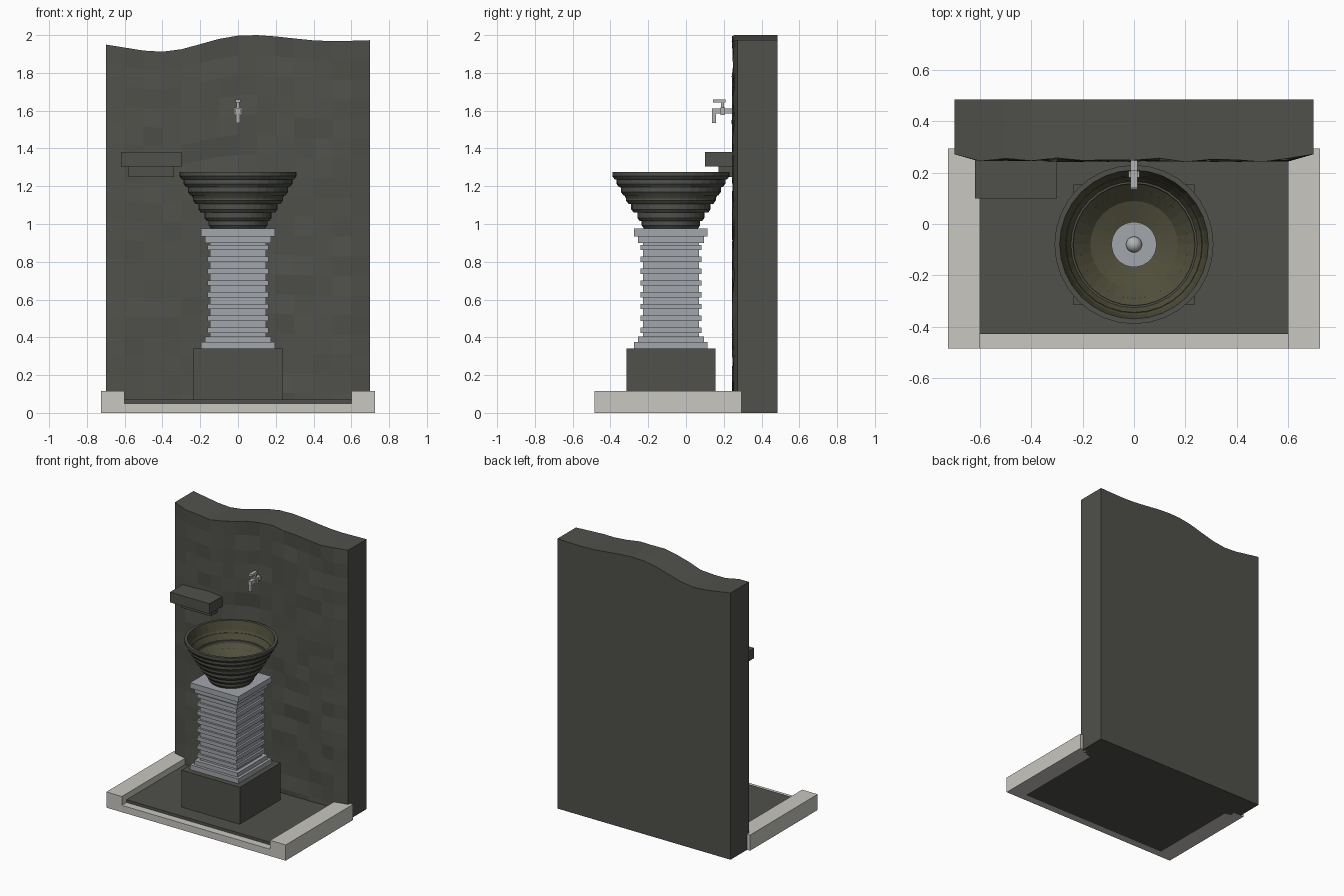
import bpy, bmesh, math, random

random.seed(4)
if "Cube" in bpy.data.objects:
    bpy.data.objects.remove(bpy.data.objects["Cube"])


def material(name, rgb):
    m = bpy.data.materials.new(name)
    m.use_nodes = True
    m.diffuse_color = (*rgb, 1)
    m.node_tree.nodes["Principled BSDF"].inputs["Base Color"].default_value = (*rgb, 1)
    return m


STONE = material("dark stone", (0.08, 0.08, 0.07))
KERB = material("pale concrete", (0.58, 0.57, 0.53))
GREY = material("light grey stone", (0.36, 0.38, 0.41))
OLIVE = material("olive glaze", (0.08, 0.078, 0.044))
METAL = material("metal", (0.45, 0.45, 0.45))
CY = -0.08  # depth of the basin axis


def make(name, bm, *mats):
    bmesh.ops.recalc_face_normals(bm, faces=bm.faces)
    me = bpy.data.meshes.new(name)
    bm.to_mesh(me)
    bm.free()
    ob = bpy.data.objects.new(name, me)
    bpy.context.collection.objects.link(ob)
    for m in mats:
        me.materials.append(m)
    return ob


def add_box(bm, x0, x1, y0, y1, z0, z1):
    vs = bmesh.ops.create_cube(bm, size=1)["verts"]
    for v in vs:
        v.co = (x1 if v.co.x > 0 else x0, y1 if v.co.y > 0 else y0, z1 if v.co.z > 0 else z0)


def box(name, mat, *dims):
    bm = bmesh.new()
    add_box(bm, *dims)
    return make(name, bm, mat)


def lathe(bm, profile, segs, cy):
    rings = [[bm.verts.new((r * math.cos(math.tau * i / segs), cy + r * math.sin(math.tau * i / segs), z))
              for i in range(segs)] for r, z in profile]
    faces = []
    for a, b in zip(rings, rings[1:]):
        faces.append([bm.faces.new((a[i], a[(i + 1) % segs], b[(i + 1) % segs], b[i])) for i in range(segs)])
    bm.faces.new(rings[0])
    bm.faces.new(rings[-1])
    return faces


# Wall: rough front grid under a wavy top edge, flat back
TOP = [1.95, 1.934, 1.918, 1.912, 1.925, 1.952, 1.98, 1.997,
       2.0, 1.993, 1.982, 1.972, 1.968, 1.97, 1.973]
COLS, ROWS = len(TOP) - 1, 19
bm = bmesh.new()
front = []
for i, top in enumerate(TOP):
    x = -0.7 + 1.4 * i / COLS
    edge = i in (0, COLS)
    front.append([bm.verts.new((x, 0.272 if edge else 0.25 + random.uniform(-0.008, 0.008), top * j / ROWS))
                  for j in range(ROWS + 1)])
back = [(bm.verts.new((c[0].co.x, 0.485, 0)), bm.verts.new((c[0].co.x, 0.485, c[-1].co.z))) for c in front]
for i in range(COLS):
    a, b, c, d = front[i], front[i + 1], back[i], back[i + 1]
    for j in range(ROWS):
        bm.faces.new((a[j], b[j], b[j + 1], a[j + 1]))
    bm.faces.new((a[-1], b[-1], d[1], c[1]))
    bm.faces.new((a[0], c[0], d[0], b[0]))
    bm.faces.new((c[0], c[1], d[1], d[0]))
for k in (0, -1):
    bm.faces.new(front[k] + [back[k][1], back[k][0]])
make("wall", bm, STONE)

# Floor tray and kerbs
box("floor_slab", STONE, -0.6, 0.6, -0.43, 0.26, 0, 0.07)
box("front_kerb", KERB, -0.6, 0.6, -0.485, -0.43, 0, 0.05)
for side, x0, x1 in (("right", -0.725, -0.6), ("left", 0.6, 0.725)):
    box(side + "_kerb", KERB, x0, x1, -0.485, 0.295, 0, 0.115)

# Shelf on its bracket
box("shelf", STONE, -0.62, -0.3, 0.1, 0.26, 1.305, 1.38)
box("shelf_bracket", STONE, -0.58, -0.34, 0.172, 0.26, 1.25, 1.305)

# Pedestal block and ribbed column
box("pedestal_base", STONE, -0.235, 0.235, CY - 0.235, CY + 0.235, 0.07, 0.34)
layers = [(0.148, 0.4, 0.9), (0.195, 0.34, 0.375), (0.175, 0.375, 0.405),
          (0.175, 0.9, 0.935), (0.195, 0.935, 0.975)]
layers += [(0.162, 0.424 + 0.0625 * i, 0.452 + 0.0625 * i) for i in range(8)]
bm = bmesh.new()
for h, z0, z1 in layers:
    add_box(bm, -h, h, CY - h, CY + h, z0, z1)
make("column", bm, GREY)

# Bowl: stepped outside, faceted glazed inside
steps = [(0.155, 1.015), (0.178, 1.06), (0.21, 1.107), (0.238, 1.152),
         (0.265, 1.195), (0.288, 1.235), (0.31, 1.275)]
profile, low = [], 0.975
for r, z in steps:
    profile += [(r - 0.013, low), (r, low + 0.018), (r, z)]
    low = z
outer = len(profile)
profile += [(0.29, 1.275), (0.275, 1.21), (0.235, 1.13), (0.17, 1.07), (0.088, 1.045)]
bm = bmesh.new()
for n, ring in enumerate(lathe(bm, profile, 32, CY)):
    for f in ring:
        f.material_index = 1 if n >= outer else 0
make("bowl", bm, STONE, OLIVE)

# Drain plate and plug
bm = bmesh.new()
lathe(bm, [(0.088, 1.04), (0.088, 1.052)], 32, CY)
make("drain", bm, GREY)
bpy.ops.mesh.primitive_uv_sphere_add(segments=24, ring_count=12, radius=0.031, location=(0, CY, 1.06))
plug = bpy.context.object
plug.name = "plug"
plug.data.materials.append(METAL)
bpy.ops.object.shade_smooth()

# Tap: pipe, spout, valve and lever
bm = bmesh.new()
add_box(bm, -0.014, 0.014, 0.137, 0.26, 1.585, 1.612)
add_box(bm, -0.011, 0.011, 0.137, 0.16, 1.535, 1.59)
add_box(bm, -0.022, 0.022, 0.182, 0.206, 1.578, 1.618)
add_box(bm, -0.008, 0.008, 0.186, 0.202, 1.615, 1.646)
add_box(bm, -0.013, 0.013, 0.142, 0.21, 1.643, 1.66)
make("tap", bm, METAL)
